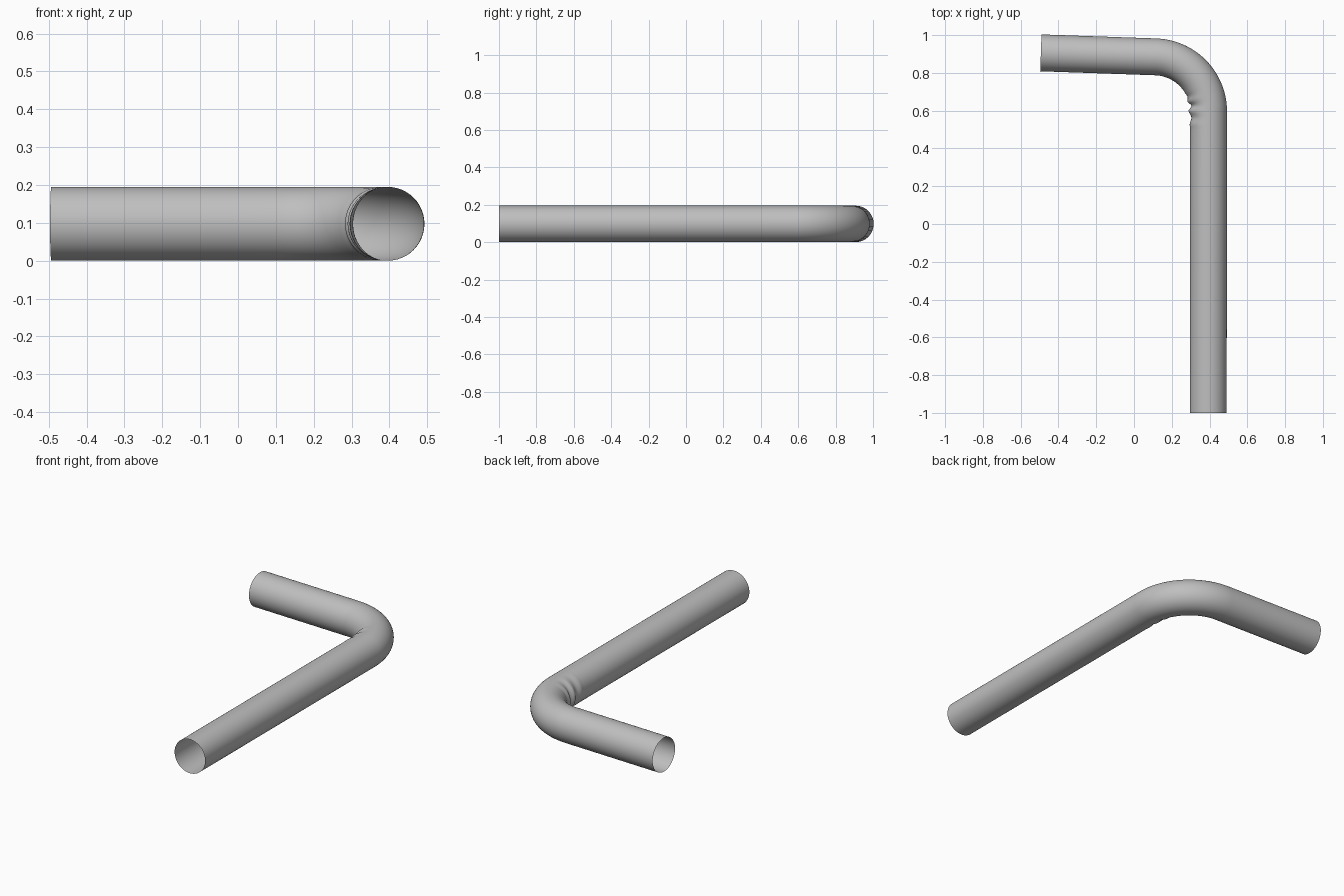
import bpy, bmesh, math
from mathutils import Vector

cube = bpy.data.objects.get("Cube")
if cube:
    bpy.data.objects.remove(cube)

RADIUS, SIDES = 0.0975, 48
BEND = 0.29                       # centreline radius of the elbow
CENTRE = Vector((0.105, 0.595))   # centre of the elbow arc
TILT = math.radians(2)            # the short arm leans slightly backwards

steel = bpy.data.materials.new("grey steel")
steel.use_nodes = True
grey = (0.52, 0.52, 0.52, 1)
steel.diffuse_color = grey
steel.node_tree.nodes["Principled BSDF"].inputs["Base Color"].default_value = grey

# Centreline: long arm, elbow, short arm, as (point, outward normal)
path = []
for i in range(18):
    t = i / 17
    path.append((Vector((0.393 + 0.002 * t, -1 + 1.5 * t)), Vector((1, 0))))
for i in range(1, 12):
    path.append((Vector((0.395, 0.5 + 0.095 * i / 12)), Vector((1, 0))))
for i in range(41):
    a = (math.pi / 2 - TILT) * i / 40
    n = Vector((math.cos(a), math.sin(a)))
    path.append((CENTRE + n * BEND, n))
last, n = path[-1]
along = Vector((-n.y, n.x))
length = (last.x + 0.493) / -along.x
for i in range(1, 9):
    path.append((last + along * length * i / 8, n))


def wrinkle(p):
    """Small compression ripples where the elbow leaves the long arm."""
    if not 0.5 < p.y < 0.74:
        return 0
    s = (p.y - 0.5) / 0.24
    return 0.009 * math.sin(math.pi * s) * math.sin(6 * math.pi * s)


# Sweep open rings along the centreline
bm = bmesh.new()
rings = []
for p, n in path:
    ring = []
    for k in range(SIDES):
        a = 2 * math.pi * k / SIDES
        inner = max(0, -math.cos(a)) ** 2
        r = RADIUS + wrinkle(p) * inner
        q = p + n * (r * math.cos(a))
        ring.append(bm.verts.new((q.x, q.y, RADIUS + r * math.sin(a))))
    rings.append(ring)
for low, high in zip(rings, rings[1:]):
    for k in range(SIDES):
        j = (k + 1) % SIDES
        bm.faces.new((low[k], low[j], high[j], high[k]))
bmesh.ops.recalc_face_normals(bm, faces=bm.faces)

mesh = bpy.data.meshes.new("bent_pipe")
bm.to_mesh(mesh)
bm.free()
mesh.materials.append(steel)
pipe = bpy.data.objects.new("bent_pipe", mesh)
bpy.context.collection.objects.link(pipe)
bpy.context.view_layer.objects.active = pipe
pipe.select_set(True)
bpy.ops.object.shade_smooth_by_angle(angle=math.radians(50))
